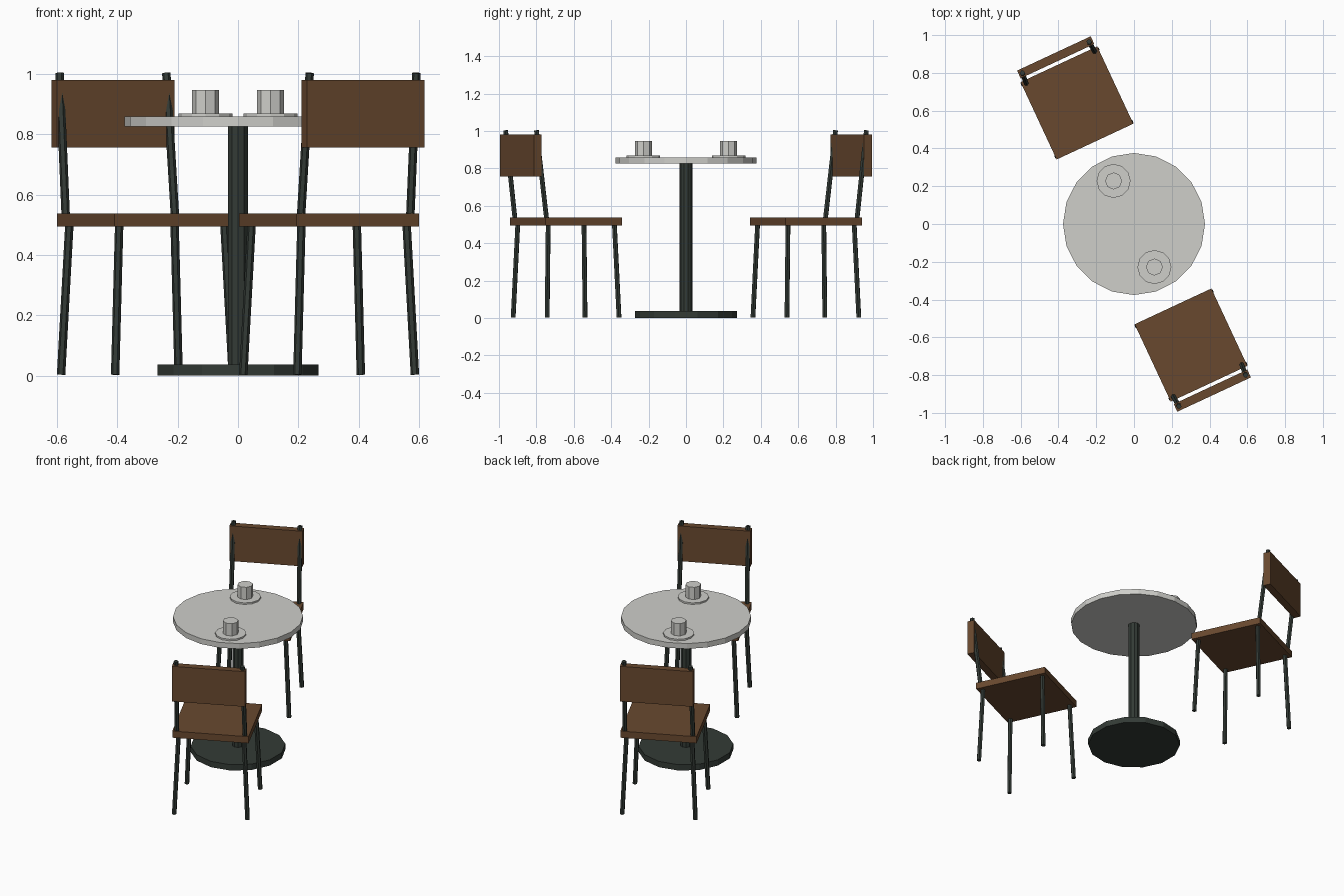
import bpy, bmesh, math
from mathutils import Vector, Matrix

if "Cube" in bpy.data.objects:
    bpy.data.objects.remove(bpy.data.objects["Cube"])


def material(name, rgb):
    m = bpy.data.materials.new(name)
    m.diffuse_color = (*rgb, 1)
    m.use_nodes = True
    m.node_tree.nodes["Principled BSDF"].inputs["Base Color"].default_value = m.diffuse_color
    return m


WOOD = material("brown wood", (0.14, 0.066, 0.028))
METAL = material("dark metal", (0.033, 0.043, 0.036))
STONE = material("pale grey", (0.62, 0.62, 0.59))


def add(name, bm, mat):
    me = bpy.data.meshes.new(name)
    bm.to_mesh(me)
    bm.free()
    me.materials.append(mat)
    ob = bpy.data.objects.new(name, me)
    bpy.context.collection.objects.link(ob)
    return ob


def box(name, lo, hi, mat, place):
    lo, hi = Vector(lo), Vector(hi)
    bm = bmesh.new()
    bmesh.ops.create_cube(bm, size=1, matrix=place @ Matrix.Translation((lo + hi) / 2)
                          @ Matrix.Diagonal((*(hi - lo), 1)))
    return add(name, bm, mat)


def rod(name, a, b, r, sides, mat, place=Matrix()):
    a, b = Vector(a), Vector(b)
    d = b - a
    turn = Matrix() if d.xy.length < 1e-6 else Vector((0, 0, 1)).rotation_difference(d).to_matrix().to_4x4()
    bm = bmesh.new()
    bmesh.ops.create_cone(bm, cap_ends=True, segments=sides, radius1=r, radius2=r, depth=d.length,
                          matrix=place @ Matrix.Translation((a + b) / 2) @ turn)
    return add(name, bm, mat)


# table
rod("table_base", (0, 0, 0), (0, 0, 0.037), 0.274, 14, METAL)
rod("table_column", (0, 0, 0.03), (0, 0, 0.83), 0.034, 10, METAL)
rod("table_top", (0, 0, 0.825), (0, 0, 0.859), 0.376, 20, STONE)

# two place settings, each half a turn apart
for i, label in enumerate(("front", "back")):
    half_turn = Matrix.Rotation(math.pi * i, 4, 'Z')

    # cup and saucer
    x, y = 0.108, -0.228
    rod(label + "_saucer", (x, y, 0.857), (x, y, 0.869), 0.09, 12, STONE, half_turn)
    rod(label + "_cup", (x, y, 0.865), (x, y, 0.947), 0.045, 8, STONE, half_turn)

    # chair, turned towards the table
    place = half_turn @ Matrix.Translation((0.302, -0.641, 0)) @ Matrix.Rotation(math.radians(25), 4, 'Z')
    box(label + "_chair_seat", (-0.224, -0.226, 0.495), (0.224, 0.226, 0.537), WOOD, place)
    box(label + "_chair_backrest", (-0.215, -0.289, 0.756), (0.215, -0.244, 0.98), WOOD, place)
    for sx, side in ((-1, "left"), (1, "right")):
        for sy, end in ((-1, "rear"), (1, "front")):
            rod(f"{label}_chair_{end}_{side}_leg", (sx * 0.215, sy * 0.212, 0.003),
                (sx * 0.192, sy * 0.195, 0.51), 0.014, 6, METAL, place)
        rod(f"{label}_chair_{side}_post", (sx * 0.2, -0.206, 0.51),
            (sx * 0.195, -0.266, 1.003), 0.014, 6, METAL, place)
